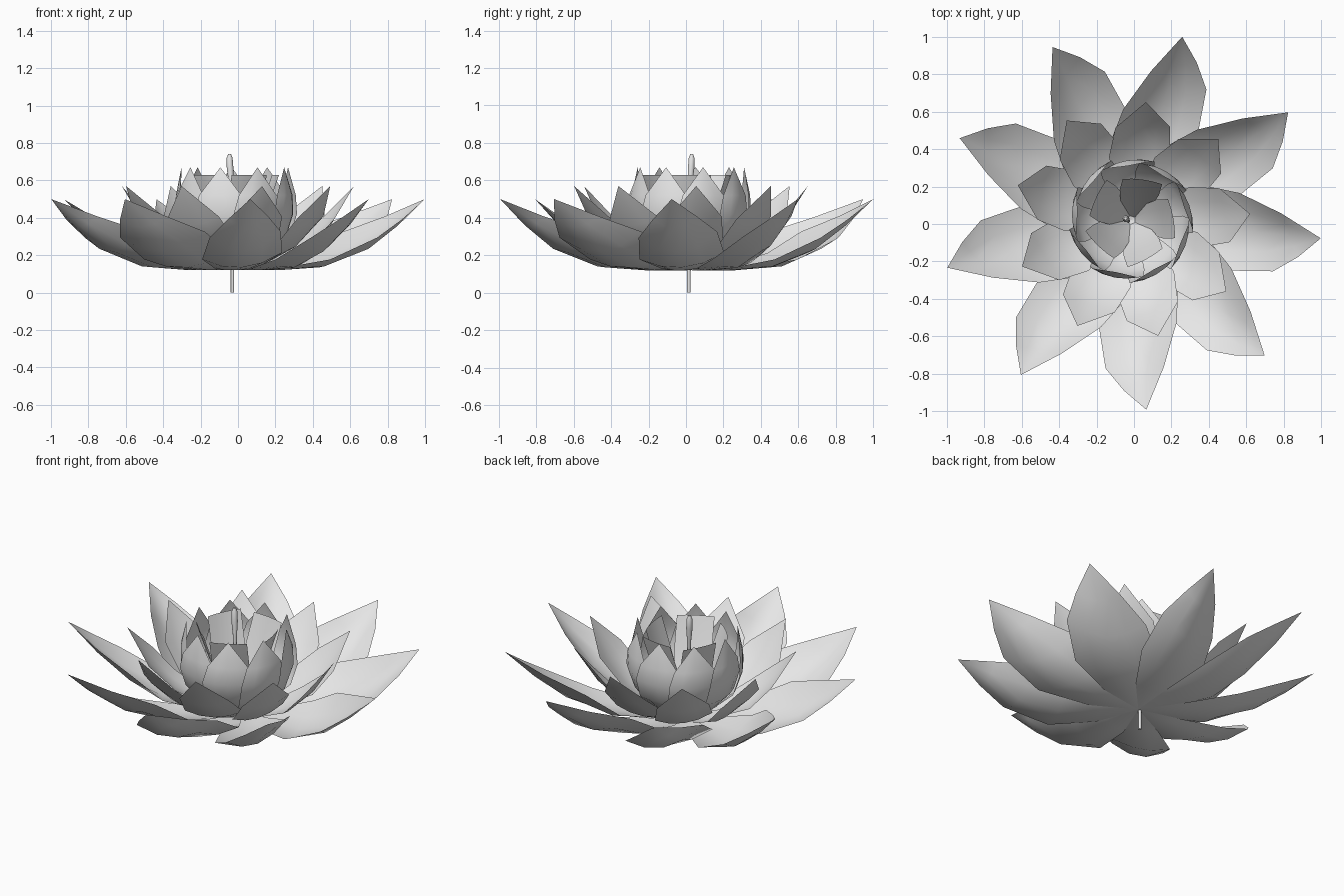
import bpy, bmesh
from math import radians
from mathutils import Matrix, Vector

cube = bpy.data.objects.get("Cube")
if cube:
    bpy.data.objects.remove(cube, do_unlink=True)

CENTER = Vector((-0.014, 0.021, 0))
STEM = Vector((-0.03, 0.015, 0))

grey = bpy.data.materials.new("pale grey")
grey.use_nodes = True
colour = (0.8, 0.8, 0.8, 1)
grey.diffuse_color = colour
grey.node_tree.nodes["Principled BSDF"].inputs["Base Color"].default_value = colour


def finish(name, bm, angle):
    """Turn the bmesh into a smooth shaded object."""
    mesh = bpy.data.meshes.new(name)
    bm.to_mesh(mesh)
    bm.free()
    mesh.materials.append(grey)
    obj = bpy.data.objects.new(name, mesh)
    bpy.context.collection.objects.link(obj)
    bpy.ops.object.select_all(action='DESELECT')
    obj.select_set(True)
    bpy.context.view_layer.objects.active = obj
    bpy.ops.object.shade_smooth_by_angle(angle=radians(angle))
    return obj


def petal(name, rows, inset, tilt, turn):
    """Cupped sheet; each row is radius, height, half width, skew, edge lift."""
    bm = bmesh.new()
    spin = Matrix.Translation(CENTER) @ Matrix.Rotation(radians(turn), 4, 'Z')
    previous = None
    for r, z, w, skew, lift in rows:
        row = []
        for t in (-1, -0.5, 0, 0.5, 1):
            point = Vector((r - skew * t - inset * w * t * t, w * t,
                            z + lift * t * t + tilt * w * t))
            row.append(bm.verts.new(spin @ point))
        if previous:
            for i in range(len(row) - 1):
                bm.faces.new((previous[i], row[i], row[i + 1], previous[i + 1]))
        previous = row
    bmesh.ops.remove_doubles(bm, verts=bm.verts, dist=0.001)
    return finish(name, bm, 60)


def ring(name, count, first, inset, tilt, rows):
    for i in range(count):
        petal(f"{name}_{i + 1}", rows, inset, tilt, first + i * 360 / count)


# Wide outer petals, skewed so that each overlaps the next
ring("outer_petal", 9, 34.5, 0, .08, [
    (0, .12, 0, 0, 0),
    (.22, .12, .13, .03, .02),
    (.45, .135, .22, .08, .06),
    (.67, .22, .2, .11, .09),
    (.85, .35, .112, .055, .05),
    (1.017, .5, 0, 0, 0)])

# Shorter petals rising above them
ring("middle_petal", 9, 3, 0, .05, [
    (0, .13, 0, 0, 0),
    (.18, .15, .1, .02, .02),
    (.36, .23, .16, .04, .04),
    (.5, .36, .145, .02, .04),
    (.635, .57, 0, 0, 0)])

# Upright petals forming the bowl
ring("bowl_petal", 9, 14, .22, 0, [
    (0, .14, 0, 0, 0),
    (.17, .18, .09, .01, .02),
    (.28, .3, .14, .015, 0),
    (.32, .42, .145, .015, 0),
    (.32, .52, .115, .01, 0),
    (.29, .67, 0, 0, 0)])

# Blunt petals around the heart
ring("heart_petal", 5, 2, .1, 0, [
    (.02, .15, .02, 0, 0),
    (.09, .27, .08, .01, 0),
    (.165, .45, .105, .015, 0),
    (.225, .63, .105, .015, 0)])

# Stem through the flower, ending in a swollen pistil
bm = bmesh.new()
SIDES = 10
previous = None
path = [(0, 0, .009), (0, .45, .009), (-.005, .57, .011), (-.012, .66, .018),
        (-.015, .72, .016), (-.015, .74, .008)]
for lean, z, radius in path:
    at = STEM + Vector((lean, -lean, z))
    loop = [bm.verts.new(at + Matrix.Rotation(radians(360 * i / SIDES), 3, 'Z')
                         @ Vector((radius, 0, 0))) for i in range(SIDES)]
    if previous:
        for i in range(SIDES):
            j = (i + 1) % SIDES
            bm.faces.new((previous[i], previous[j], loop[j], loop[i]))
    else:
        bm.faces.new(loop[::-1])
    previous = loop
bm.faces.new(previous)
finish("stem_and_pistil", bm, 50)
